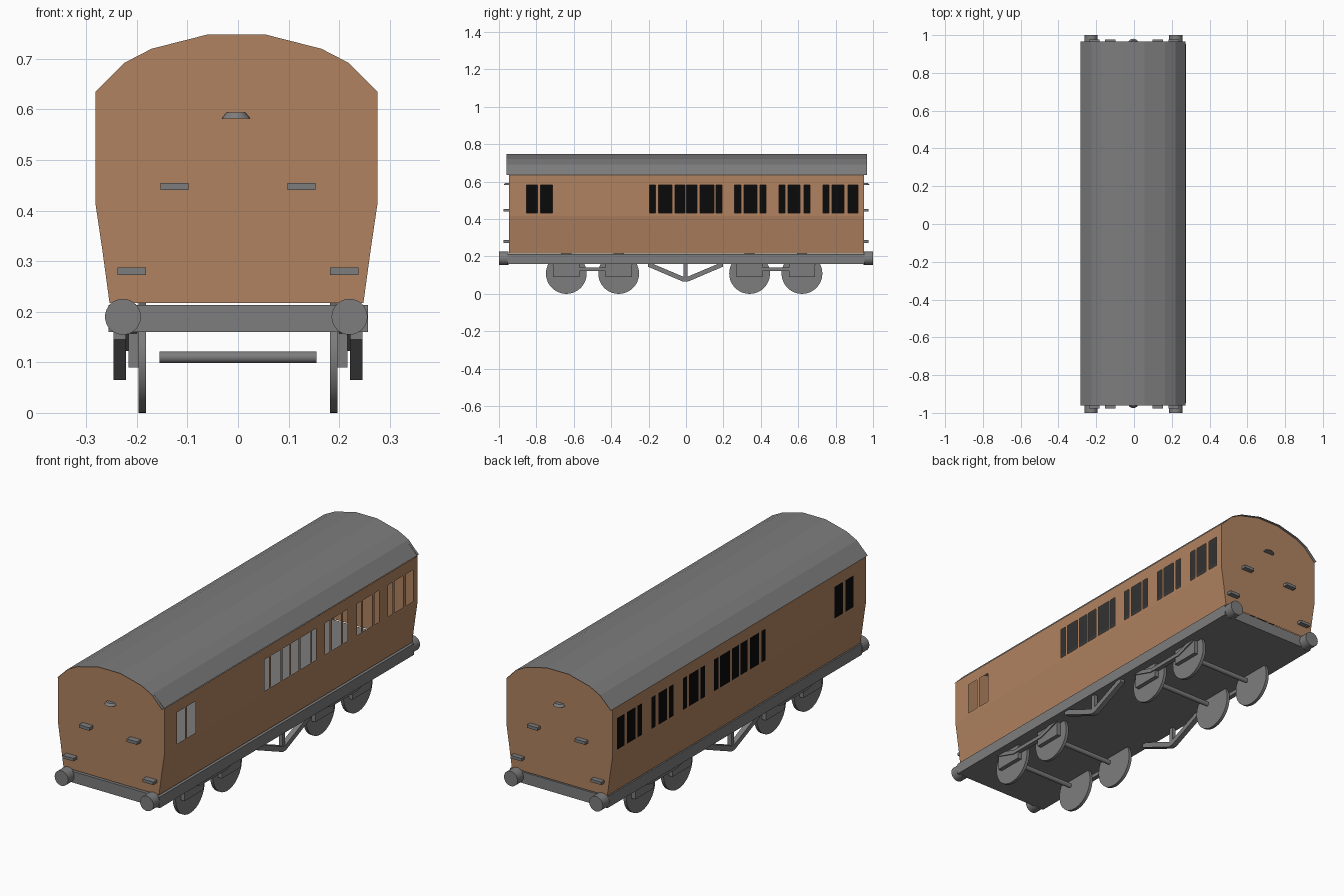
import bpy, bmesh, math
from mathutils import Matrix, Vector

if "Cube" in bpy.data.objects:
    bpy.data.objects.remove(bpy.data.objects["Cube"])


def material(name, rgb):
    m = bpy.data.materials.new(name)
    m.diffuse_color = (*rgb, 1)
    m.use_nodes = True
    m.node_tree.nodes["Principled BSDF"].inputs["Base Color"].default_value = m.diffuse_color
    return m


BROWN = material("teak_brown", (0.44, 0.225, 0.118))
GREY = material("underframe_grey", (0.205, 0.205, 0.205))
BLACK = material("window_black", (0.003, 0.003, 0.003))


def finish(name, bm, *mats):
    me = bpy.data.meshes.new(name)
    bm.to_mesh(me)
    bm.free()
    for m in mats:
        me.materials.append(m)
    ob = bpy.data.objects.new(name, me)
    bpy.context.collection.objects.link(ob)
    return ob


def smooth(ob):
    bpy.ops.object.select_all(action='DESELECT')
    ob.select_set(True)
    bpy.context.view_layer.objects.active = ob
    bpy.ops.object.shade_smooth_by_angle(angle=math.radians(35))


def box(name, x0, x1, y0, y1, z0, z1, mat=GREY):
    bm = bmesh.new()
    bmesh.ops.create_cube(bm, size=1)
    for v in bm.verts:
        v.co = Vector(((x0 + x1) / 2 + v.co.x * (x1 - x0),
                       (y0 + y1) / 2 + v.co.y * (y1 - y0),
                       (z0 + z1) / 2 + v.co.z * (z1 - z0)))
    return finish(name, bm, mat)


def cylinder(name, centre, r, depth, axis, segs=32, r2=None):
    bm = bmesh.new()
    rot = {'X': Matrix.Rotation(math.pi / 2, 4, 'Y'),
           'Y': Matrix.Rotation(math.pi / 2, 4, 'X'), 'Z': Matrix()}[axis]
    bmesh.ops.create_cone(bm, cap_ends=True, segments=segs, radius1=r,
                          radius2=r if r2 is None else r2, depth=depth,
                          matrix=Matrix.Translation(centre) @ rot)
    ob = finish(name, bm, GREY)
    smooth(ob)
    return ob


def plate(name, x0, x1, outline):
    """Extrude a (y, z) outline from x0 to x1."""
    bm = bmesh.new()
    f = bm.faces.new([bm.verts.new((x0, y, z)) for y, z in outline])
    ext = bmesh.ops.extrude_face_region(bm, geom=[f])['geom']
    bmesh.ops.translate(bm, vec=(x1 - x0, 0, 0),
                        verts=[g for g in ext if isinstance(g, bmesh.types.BMVert)])
    bmesh.ops.recalc_face_normals(bm, faces=bm.faces)
    return finish(name, bm, GREY)


# Carriage cross-section
CX = -0.003
Y0, Y1 = -0.947, 0.953
SIDE = [(0.251, 0.217), (0.265, 0.32), (0.279, 0.415), (0.279, 0.431),
        (0.279, 0.581), (0.279, 0.635)]
ROOF = [(0.279, 0.635), (0.222, 0.692), (0.168, 0.72), (0.058, 0.748)]

# Window openings along the sides
WINDOWS = [(-.853, -.793), (-.777, -.713),
           (-.194, -.162), (-.146, -.076), (-.06, -.006),
           (.004, .058), (.074, .149), (.16, .192),
           (.26, .293), (.31, .38), (.395, .427),
           (.497, .53), (.545, .61), (.63, .663),
           (.733, .765), (.78, .845), (.866, .92)]

# Side walls: thin sheets, open windows on the right and black panes on the left
ys = [Y0] + [y for w in WINDOWS for y in w] + [Y1]
for name, s in (("right_side_wall", 1), ("left_side_wall", -1)):
    bm = bmesh.new()
    grid = [[bm.verts.new((CX + s * x, y, z)) for y in ys] for x, z in SIDE]
    for r in range(len(SIDE) - 1):
        for c in range(len(ys) - 1):
            window = r == 3 and c % 2 == 1
            if window and s == 1:
                continue
            q = [grid[r][c], grid[r][c + 1], grid[r + 1][c + 1], grid[r + 1][c]]
            f = bm.faces.new(q if s == 1 else q[::-1])
            f.material_index = int(window)
    finish(name, bm, BROWN, BLACK)

# End walls, following the roof curve
half = SIDE + ROOF[1:]
loop = [(CX + x, z) for x, z in half] + [(CX - x, z) for x, z in reversed(half)]
for name, y in (("front_end_wall", Y0), ("back_end_wall", Y1)):
    bm = bmesh.new()
    verts = [bm.verts.new((x, y, z)) for x, z in loop]
    bm.faces.new(verts if y < 0 else verts[::-1])
    finish(name, bm, BROWN)

# Roof: thin curved sheet overhanging both ends
arc = [(CX + x - (0.003 if i == 0 else 0), z) for i, (x, z) in enumerate(ROOF)]
arc += [(CX - x, z) for x, z in reversed(ROOF)]
bm = bmesh.new()
rows = [[bm.verts.new((x, y, z)) for x, z in arc] for y in (-0.961, 0.967)]
for i in range(len(arc) - 1):
    bm.faces.new((rows[0][i], rows[1][i], rows[1][i + 1], rows[0][i + 1]))
bmesh.ops.recalc_face_normals(bm, faces=bm.faces)
if sum(f.normal.z for f in bm.faces) < 0:
    bmesh.ops.reverse_faces(bm, faces=bm.faces)
finish("roof", bm, GREY)

# Underframe
box("underframe", -0.256, 0.257, -0.955, 0.955, 0.16, 0.213)

# End fittings: buffers, lamp brackets and hood on both ends
for end, s in (("front", -1), ("back", 1)):
    wall = Y0 if s < 0 else Y1
    for side, x in (("left", -0.2275), ("right", 0.2205)):
        cylinder(f"{end}_{side}_buffer", (x, s * 0.975, 0.19), 0.0355, 0.05, 'Y')
    for label, xa, xb, za, zb in (("lower_step", 0.182, 0.238, 0.273, 0.287),
                                  ("upper_step", 0.098, 0.153, 0.441, 0.455)):
        ya, yb = sorted((wall, s * 0.976))
        box(f"{end}_right_{label}", xa, xb, ya, yb, za, zb)
        box(f"{end}_left_{label}", -xb, -xa, ya, yb, za, zb)
    cylinder(f"{end}_lamp_hood", (-0.004, wall, 0.588), 0.028, 0.011, 'Z', 24, 0.019)

# Wheels and axles
for bogie, yc in (("front", -0.5), ("back", 0.48)):
    for n, dy in ((1, -0.14), (2, 0.14)):
        y = yc + dy
        cylinder(f"{bogie}_axle_{n}", (0, y, 0.11), 0.0115, 0.31, 'X', 16)
        for side, s in (("left", -1), ("right", 1)):
            cylinder(f"{bogie}_{side}_wheel_{n}", (s * 0.189, y, 0.109), 0.109, 0.015, 'X', 48)
            xa, xb = sorted((s * 0.197, s * 0.217))
            box(f"{bogie}_{side}_axlebox_{n}", xa, xb, y - 0.07, y + 0.07, 0.09, 0.161)
    # Bogie side truss: shallow trapezoid bar
    bar = [(-0.235, 0.165), (-0.1, 0.122), (0.1, 0.122), (0.235, 0.165),
           (0.175, 0.165), (0.09, 0.14), (-0.09, 0.14), (-0.175, 0.165)]
    for side, s in (("left", -1), ("right", 1)):
        plate(f"{bogie}_{side}_bogie_truss", s * 0.2, s * 0.222,
              [(yc + y, z) for y, z in bar])

# Central V truss with a post on each side
vee = [(-0.2, 0.165), (-0.2, 0.145), (-0.012, 0.065), (0.012, 0.065),
       (0.2, 0.145), (0.2, 0.165), (0.185, 0.165), (0, 0.087), (-0.185, 0.165)]
for side, s in (("left", -1), ("right", 1)):
    plate(f"{side}_truss_rod", s * 0.221, s * 0.246, [(y - 0.003, z) for y, z in vee])
    xa, xb = sorted((s * 0.224, s * 0.243))
    box(f"{side}_truss_post", xa, xb, -0.013, 0.007, 0.08, 0.163)
